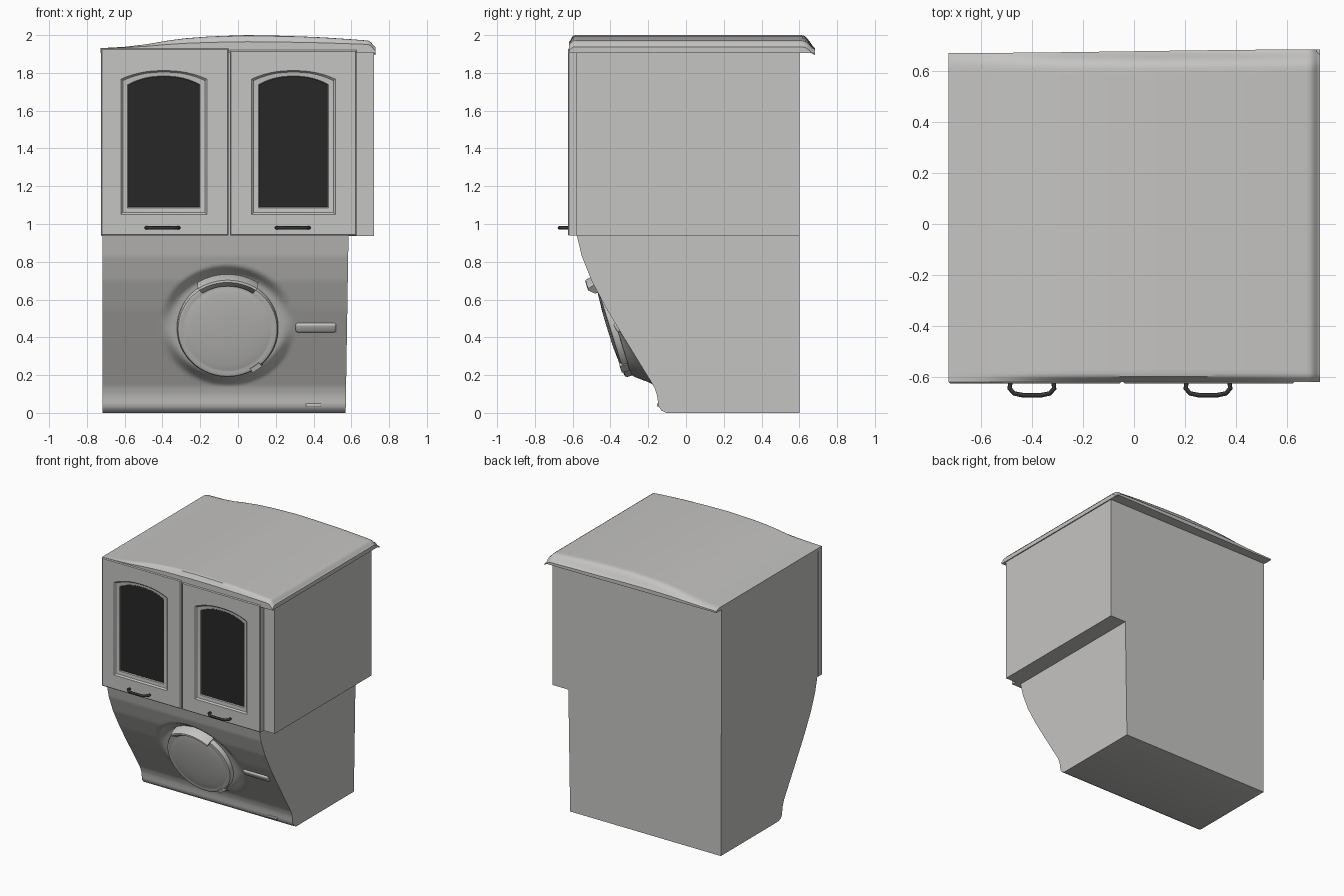
import bpy, bmesh, math
from mathutils import Vector

if "Cube" in bpy.data.objects:
    bpy.data.objects.remove(bpy.data.objects["Cube"])


def material(name, c):
    m = bpy.data.materials.new(name)
    m.diffuse_color = (*c, 1)
    m.use_nodes = True
    m.node_tree.nodes["Principled BSDF"].inputs["Base Color"].default_value = m.diffuse_color
    return m


GREY = material("warm light grey", (0.56, 0.555, 0.54))
GLASS = material("dark glass", (0.02, 0.02, 0.02))
METAL = material("dark handle metal", (0.035, 0.035, 0.035))


def finish(name, bm, mats=(GREY,), angle=30):
    bmesh.ops.recalc_face_normals(bm, faces=bm.faces)
    me = bpy.data.meshes.new(name)
    bm.to_mesh(me)
    bm.free()
    ob = bpy.data.objects.new(name, me)
    bpy.context.collection.objects.link(ob)
    for m in mats:
        me.materials.append(m)
    bpy.ops.object.select_all(action='DESELECT')
    ob.select_set(True)
    bpy.context.view_layer.objects.active = ob
    bpy.ops.object.shade_smooth_by_angle(angle=math.radians(angle))
    return ob


def box(name, lo, hi, bevel=0.0, tilt=0.0):
    bm = bmesh.new()
    bmesh.ops.create_cube(bm, size=1)
    for v in bm.verts:
        v.co = Vector([v.co[i] * (hi[i] - lo[i]) for i in range(3)])
    if bevel:
        bmesh.ops.bevel(bm, geom=bm.edges[:], offset=bevel, segments=3, profile=0.5, affect='EDGES')
    ob = finish(name, bm)
    ob.location = [(lo[i] + hi[i]) / 2 for i in range(3)]
    ob.rotation_euler.x = tilt
    return ob


def interp(pts, t):
    for (a, b), (c, d) in zip(pts, pts[1:]):
        if t <= c:
            return b + (d - b) * max(0, t - a) / (c - a)
    return pts[-1][1]


def smooth(t):
    t = min(1, max(0, t))
    return t * t * (3 - 2 * t)


def bridge(bm, a, b, closed=True):
    n = len(a)
    for i in range(n if closed else n - 1):
        j = (i + 1) % n
        bm.faces.new((a[i], a[j], b[j], b[i]))


# Upper cabinet carcass
box("upper_cabinet", (-0.722, -0.58, 0.937), (0.72, 0.6, 1.91))


# Cabinet doors with arched, recessed windows
def door(name, x0, x1, wx0, wx1, top):
    bm = bmesh.new()
    n = 21

    def rect(y, e=0.0):
        l, r, b, t = x0 + e, x1 - e, 0.938 + e, top - e
        pts = [(l, b), (r, b)] + [(r + (l - r) * i / n, t) for i in range(n + 1)]
        return [bm.verts.new((x, y, z)) for x, z in pts]

    def arch(y, e, low):
        l, r = wx0 - e, wx1 + e
        pts = [(l, low), (r, low)]
        for i in range(n + 1):
            s = 1 - 2 * i / n
            pts.append(((l + r) / 2 + s * (r - l) / 2, 1.735 + e * 0.8 + 0.045 * (1 - abs(s) ** 2.3)))
        return [bm.verts.new((x, y, z)) for x, z in pts]

    rings = [rect(-0.578), rect(-0.62), rect(-0.626, 0.006), arch(-0.626, 0.04, 1.05),
             arch(-0.616, 0.03, 1.06), arch(-0.613, 0.004, 1.086), arch(-0.605, 0, 1.09)]
    for a, b in zip(rings, rings[1:]):
        bridge(bm, a, b)
    bm.faces.new(rings[0])
    bm.faces.new(rings[-1]).material_index = 1
    finish(name, bm, (GREY, GLASS), 25)


door("left_door", -0.726, -0.05, -0.58, -0.205, 1.93)
door("right_door", -0.042, 0.628, 0.112, 0.475, 1.92)


# Bowed door handles
def handle(name, x):
    cu = bpy.data.curves.new(name, 'CURVE')
    cu.dimensions = '3D'
    cu.bevel_depth = 0.009
    cu.bevel_resolution = 2
    cu.use_fill_caps = True
    sp = cu.splines.new('POLY')
    path = [(-0.085, -0.62), (-0.087, -0.645), (-0.07, -0.664), (-0.035, -0.671),
            (0.035, -0.671), (0.07, -0.664), (0.087, -0.645), (0.085, -0.62)]
    sp.points.add(len(path) - 1)
    for p, (px, py) in zip(sp.points, path):
        p.co = (x + px, py, 0.98, 1)
    cu.materials.append(METAL)
    bpy.context.collection.objects.link(bpy.data.objects.new(name, cu))


handle("left_door_handle", -0.40)
handle("right_door_handle", 0.29)

# Wavy roof: low on the left, swelling to the right, with rolled edges
bm = bmesh.new()
NX, NY = 48, 48
RIDGE = [(-0.727, 1.931), (-0.6, 1.938), (-0.48, 1.952), (-0.38, 1.97), (-0.28, 1.983),
         (-0.15, 1.993), (0.05, 2.0), (0.25, 1.996), (0.45, 1.988), (0.6, 1.978), (0.728, 1.968)]
grid = []
for j in range(NY + 1):
    t = 0.5 - 0.5 * math.cos(math.pi * j / NY)
    row = []
    for i in range(NX + 1):
        s = 0.5 - 0.5 * math.cos(math.pi * i / NX)
        x = -0.727 + 1.455 * s
        y = -0.62 + (1.29 + 0.014 * smooth(s)) * t
        z = interp(RIDGE, x)
        z -= (z - 1.93) * 0.5 * smooth((-0.585 - y) / 0.035) ** 2
        z -= (z - 1.91) * 0.75 * smooth((y - 0.6) / 0.085) ** 2
        z -= 0.03 * smooth((x - 0.68) / 0.048) ** 2
        row.append(bm.verts.new((x, y, z)))
    grid.append(row)
for a, b in zip(grid, grid[1:]):
    bridge(bm, a, b, False)
rim = (grid[0] + [r[-1] for r in grid[1:]] + grid[-1][-2::-1] + [r[0] for r in grid[-2:0:-1]])
base = [bm.verts.new((v.co.x, v.co.y, 1.906)) for v in rim]
bridge(bm, rim, base)
bm.faces.new(base)
finish("wavy_roof", bm, angle=40)

# Lower body: curved front panel that swells into the porthole seat
C = Vector((-0.055, -0.388, 0.447))
N = Vector((0, -0.955, -0.297))
U, V = Vector((1, 0, 0)), Vector((0, -0.297, 0.955))
PROFILE = [(0.0, -0.105), (0.012, -0.13), (0.035, -0.146), (0.07, -0.15), (0.10, -0.155), (0.14, -0.17),
           (0.27, -0.25), (0.40, -0.33), (0.55, -0.42), (0.70, -0.50), (0.83, -0.552), (0.94, -0.578)]
bm = bmesh.new()
NX = 80
levels = [0, 0.012, 0.035, 0.055, 0.07] + [0.07 + 0.87 * k / 64 for k in range(1, 65)]
front = []
for z in levels:
    x1 = 0.57 + 0.016 * z
    row = []
    for i in range(NX + 1):
        x = -0.718 + (x1 + 0.718) * i / NX
        y = interp(PROFILE, z)
        seat = C.y - (z - C.z) * 0.311 + 0.022
        r = math.hypot((x - C.x) / 0.345, (z - 0.465) / 0.305)
        y += (seat - y) * smooth((1.04 - r) / 0.19)
        row.append(bm.verts.new((x, y, z)))
    front.append(row)
for a, b in zip(front, front[1:]):
    bridge(bm, a, b, False)
back = [[bm.verts.new((x, 0.6, z)) for x in (front[k][0].co.x, front[k][-1].co.x)]
        for k, z in ((0, 0), (-1, 0.94))]
bm.faces.new([r[0] for r in front] + [back[1][0], back[0][0]])
bm.faces.new([r[-1] for r in front] + [back[1][1], back[0][1]])
bm.faces.new(front[0] + [back[0][1], back[0][0]])
bm.faces.new(front[-1] + [back[1][1], back[1][0]])
bm.faces.new((back[0][0], back[0][1], back[1][1], back[1][0]))
finish("lower_body", bm, angle=40)


def disc_point(r, a, d):
    return C + U * (r * math.cos(a)) + V * (r * math.sin(a)) + N * d


# Round porthole door, turned about its tilted axis
bm = bmesh.new()
SEG = 64
rings = [[bm.verts.new(disc_point(r, 2 * math.pi * k / SEG, d)) for k in range(SEG)]
         for r, d in ((0.268, -0.05), (0.268, 0.002), (0.262, 0.012), (0.25, 0.016), (0.238, 0.013),
                      (0.225, 0.016), (0.19, 0.021), (0.1, 0.027), (0.03, 0.028))]
for a, b in zip(rings, rings[1:]):
    bridge(bm, a, b)
bm.faces.new(rings[0])
bm.faces.new(rings[-1])
finish("porthole_door", bm, angle=40)


# Curved grip at the top of the porthole and small catch at the bottom
def arc_block(name, a0, a1, section):
    bm = bmesh.new()
    secs = []
    for k in range(17):
        a = math.radians(a0 + (a1 - a0) * k / 16)
        secs.append([bm.verts.new(disc_point(r, a, d)) for r, d in section])
    for a, b in zip(secs, secs[1:]):
        bridge(bm, a, b)
    bm.faces.new(secs[0])
    bm.faces.new(secs[-1])
    finish(name, bm, angle=40)


arc_block("porthole_grip", 57, 123,
          [(0.235, 0.0), (0.245, 0.035), (0.275, 0.065), (0.287, 0.062), (0.295, 0.03), (0.295, -0.03)])
arc_block("porthole_catch", -61, -48, [(0.245, 0.0), (0.247, 0.024), (0.272, 0.024), (0.275, -0.02)])

# Drawer pull and small hatch on the kick strip
box("drawer_pull", (0.305, -0.376, 0.426), (0.52, -0.346, 0.48), 0.012, math.radians(30))
box("kick_hatch", (0.36, -0.154, 0.034), (0.44, -0.13, 0.05), 0.003)
